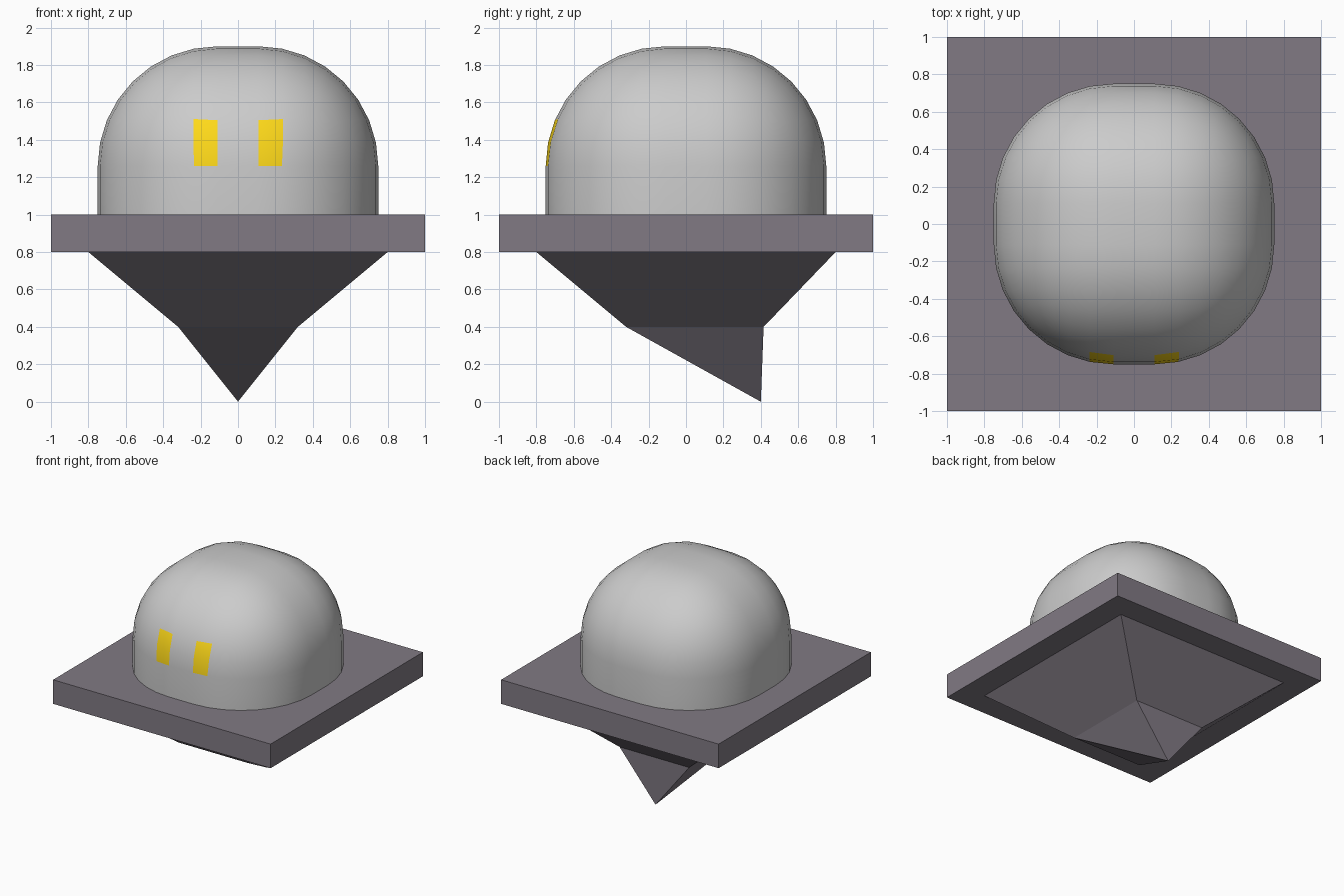
import bpy, bmesh, math
from mathutils import Matrix

if "Cube" in bpy.data.objects:
    bpy.data.objects.remove(bpy.data.objects["Cube"])


def material(name, rgb):
    m = bpy.data.materials.new(name)
    m.diffuse_color = (*rgb, 1)
    m.use_nodes = True
    m.node_tree.nodes["Principled BSDF"].inputs["Base Color"].default_value = m.diffuse_color
    return m


def add_object(name, bm, *mats):
    bmesh.ops.recalc_face_normals(bm, faces=bm.faces)
    me = bpy.data.meshes.new(name)
    bm.to_mesh(me)
    bm.free()
    for m in mats:
        me.materials.append(m)
    ob = bpy.data.objects.new(name, me)
    bpy.context.collection.objects.link(ob)
    return ob


def box(x, y, z0, z1):
    bm = bmesh.new()
    mat = Matrix.Translation((0, 0, (z0 + z1) / 2)) @ Matrix.Diagonal((2 * x, 2 * y, z1 - z0, 1))
    bmesh.ops.create_cube(bm, size=1, matrix=mat)
    return bm


dark = material("dark_grey", (0.22, 0.195, 0.23))
grey = material("light_grey", (0.8, 0.8, 0.8))
yellow = material("yellow", (1.0, 0.7, 0.01))

# Square slab
add_object("slab", box(1, 1, 0.8, 1.0), dark)

# Bent pointed tail: two square rings and an off-centre tip
bm = bmesh.new()
rings = []
for x, y0, y1, z in [(0.8, -0.8, 0.8, 0.8), (0.32, -0.32, 0.415, 0.4)]:
    rings.append([bm.verts.new(p) for p in
                  [(-x, y0, z), (x, y0, z), (x, y1, z), (-x, y1, z)]])
tip = bm.verts.new((0, 0.4, 0))
upper, lower = rings
bm.faces.new(upper)
for i in range(4):
    j = (i + 1) % 4
    bm.faces.new((upper[i], upper[j], lower[j], lower[i]))
    bm.faces.new((lower[i], lower[j], tip))
add_object("tail", bm, dark)

# Domed head: heavily rounded tall block, cut off at the slab
bm = box(0.75, 0.75, -1.0, 1.9)
bmesh.ops.bevel(bm, geom=bm.edges[:], offset=0.64, offset_type='OFFSET',
                segments=8, profile=0.5, affect='EDGES')
bmesh.ops.bisect_plane(bm, geom=bm.verts[:] + bm.edges[:] + bm.faces[:],
                       plane_co=(0, 0, 1.0), plane_no=(0, 0, 1), clear_inner=True)
# Eyes: coloured faces on the front of the head
for f in bm.faces:
    c = f.calc_center_median()
    if c.y < 0 and 0.11 < abs(c.x) < 0.235 and 1.26 < c.z < 1.51:
        f.material_index = 1
head = add_object("head", bm, grey, yellow)
bpy.context.view_layer.objects.active = head
head.select_set(True)
bpy.ops.object.shade_smooth_by_angle(angle=math.radians(30))
